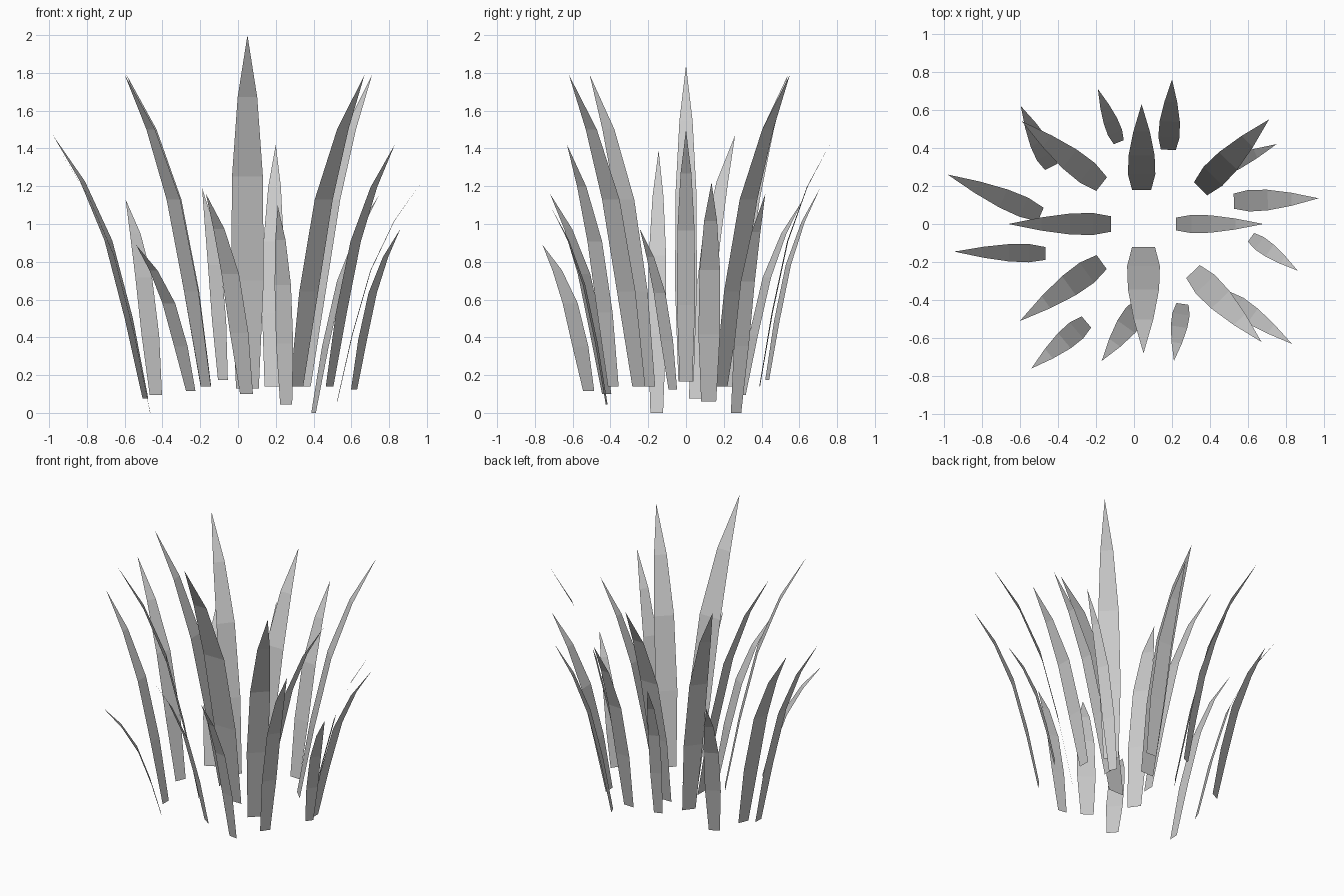
import bpy, bmesh
from mathutils import Vector

# Shared blade profile: (fraction outward, fraction upward, relative width)
PROFILE = [(0, 0, .70), (.18, .305, 1), (.40, .60, .95), (.68, .825, .60), (1, 1, 0)]


def blade(name, base, tip, half_width):
    """Flat bent strip that leans from base to tip and ends in a point."""
    base, tip = Vector(base), Vector(tip)
    d = tip - base
    side = Vector((-d.y, d.x, 0)).normalized()
    bm = bmesh.new()
    prev = None
    for out, up, w in PROFILE:
        c = base + Vector((d.x * out, d.y * out, d.z * up))
        if w:
            row = [bm.verts.new(c - side * half_width * w),
                   bm.verts.new(c + side * half_width * w)]
        else:
            row = [bm.verts.new(c)]
        if prev:
            bm.faces.new([prev[1], prev[0]] + row)
        prev = row
    me = bpy.data.meshes.new(name)
    bm.to_mesh(me)
    bm.free()
    bpy.context.collection.objects.link(bpy.data.objects.new(name, me))


# Tall inner blades: base, tip, half width
INNER = [
    ((.04, .18, .14), (.04, .63, 1.66), .072),
    ((.35, .185, .14), (.71, .55, 1.79), .07),
    ((.22, 0, .165), (.68, 0, 1.50), .048),
    ((.31, -.25, .14), (.67, -.62, 1.79), .07),
    ((.05, -.12, .13), (.05, -.68, 2.0), .086),
    ((-.17, -.20, .14), (-.60, -.51, 1.79), .065),
    ((-.12, 0, .165), (-.66, 0, 1.84), .058),
    ((-.17, .21, .14), (-.59, .54, 1.79), .065),
]
# Shorter outer blades
OUTER = [
    ((.18, .39, .14), (.20, .76, 1.42), .056),
    ((-.08, .43, .175), (-.19, .71, 1.19), .04),
    ((-.435, .30, .095), (-.595, .62, 1.13), .052),
    ((-.49, .05, .075), (-.98, .26, 1.47), .055),
    ((-.465, -.155, 0), (-.945, -.145, 1.39), .048),
    ((-.25, -.515, .115), (-.54, -.76, .89), .055),
    ((.045, -.42, .10), (-.17, -.72, 1.16), .06),
    ((.255, -.42, .045), (.21, -.72, 1.10), .046),
    ((.485, -.385, .14), (.83, -.63, 1.42), .05),
    ((.615, -.07, .125), (.86, -.245, .975), .04),
    ((.525, .12, .06), (.97, .135, 1.22), .057),
    ((.40, .265, 0), (.75, .42, 1.16), .043),
]
for i, b in enumerate(INNER):
    blade(f"inner_blade_{i + 1}", *b)
for i, b in enumerate(OUTER):
    blade(f"outer_blade_{i + 1}", *b)
